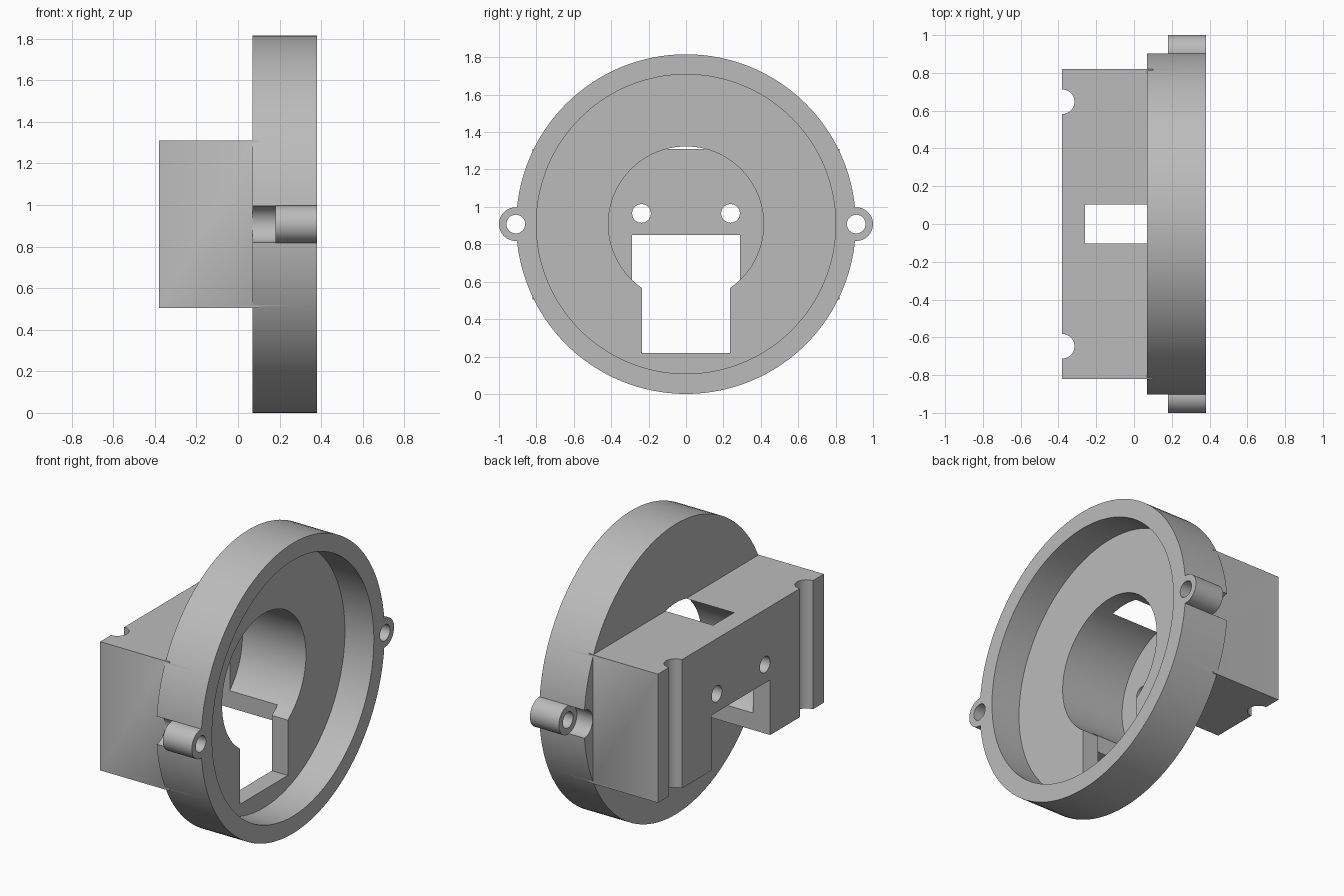
import bpy, bmesh, math
from mathutils import Matrix, Vector

default = bpy.data.objects.get("Cube")
if default:
    bpy.data.objects.remove(default, do_unlink=True)

grey = bpy.data.materials.new("plain grey")
grey.use_nodes = True
colour = (0.5, 0.5, 0.5, 1)
grey.diffuse_color = colour
grey.node_tree.nodes["Principled BSDF"].inputs["Base Color"].default_value = colour

AXIS_Z = 0.908          # height of the main axis, which runs along x
BACK, PLATE, FLOOR, FRONT = -0.38, 0.07, 0.18, 0.38


def make(name, bm):
    mesh = bpy.data.meshes.new(name)
    bm.to_mesh(mesh)
    bm.free()
    mesh.materials.append(grey)
    obj = bpy.data.objects.new(name, mesh)
    bpy.context.collection.objects.link(obj)
    return obj


def cylinder(name, radius, start, end, centre, axis="X", segments=96):
    """Cylinder along x or z; centre holds the other two coordinates."""
    bm = bmesh.new()
    mid = (start + end) / 2
    if axis == "X":
        place = Matrix.Translation((mid, *centre)) @ Matrix.Rotation(math.pi / 2, 4, "Y")
    else:
        place = Matrix.Translation((*centre, mid))
    bmesh.ops.create_cone(bm, cap_ends=True, segments=segments, radius1=radius,
                          radius2=radius, depth=end - start, matrix=place)
    return make(name, bm)


def box(name, low, high):
    bm = bmesh.new()
    low, high = Vector(low), Vector(high)
    place = Matrix.Translation((low + high) / 2) @ Matrix.Diagonal((*(high - low), 1))
    bmesh.ops.create_cube(bm, size=1, matrix=place)
    return make(name, bm)


def combine(target, tool, operation):
    """Apply a boolean and discard the tool object."""
    tool.hide_render = True
    bpy.ops.object.select_all(action="DESELECT")
    bpy.context.view_layer.objects.active = target
    target.select_set(True)
    mod = target.modifiers.new(operation, "BOOLEAN")
    mod.operation = operation
    mod.solver = "EXACT"
    mod.object = tool
    bpy.ops.object.modifier_apply(modifier=mod.name)
    bpy.data.objects.remove(tool, do_unlink=True)


# Round housing with the rectangular block behind it
body = cylinder("mounting_housing", AXIS_Z, PLATE, FRONT, (0, AXIS_Z), segments=128)
combine(body, box("rear_block", (BACK, -0.82, 0.505), (0.1, 0.82, 1.31)), "UNION")

# Screw ears on both sides
for side in (-1, 1):
    ear = cylinder("screw_ear", 0.09, FLOOR, FRONT, (side * 0.91, AXIS_Z), segments=48)
    combine(body, ear, "UNION")

# Shallow front recess, central bore, rear notch and plate slot
cutters = [
    cylinder("front_recess", 0.8, FLOOR, 0.5, (0, AXIS_Z), segments=128),
    cylinder("central_bore", 0.415, -0.26, 0.3, (0, AXIS_Z)),
    box("rear_notch", (-0.5, -0.29, 0.4), (PLATE, 0.29, 0.85)),
    box("plate_slot", (0.05, -0.235, 0.22), (0.3, 0.235, 0.8)),
]

# Mirrored screw holes, ear clearances and vertical grooves
for side in (-1, 1):
    cutters += [
        cylinder("rear_screw_hole", 0.05, -0.5, -0.2, (side * 0.238, 0.965), segments=32),
        cylinder("ear_clearance", 0.088, -0.1, FLOOR, (side * 0.91, AXIS_Z), segments=48),
        cylinder("ear_hole", 0.05, -0.1, 0.5, (side * 0.91, AXIS_Z), segments=32),
        cylinder("rear_groove", 0.065, 0.4, 1.4, (BACK, side * 0.647), "Z", 32),
    ]
for cutter in cutters:
    combine(body, cutter, "DIFFERENCE")

# Smooth the round walls and keep the machined edges crisp
bpy.ops.object.select_all(action="DESELECT")
body.select_set(True)
bpy.context.view_layer.objects.active = body
bpy.ops.object.shade_smooth_by_angle(angle=math.radians(30))
